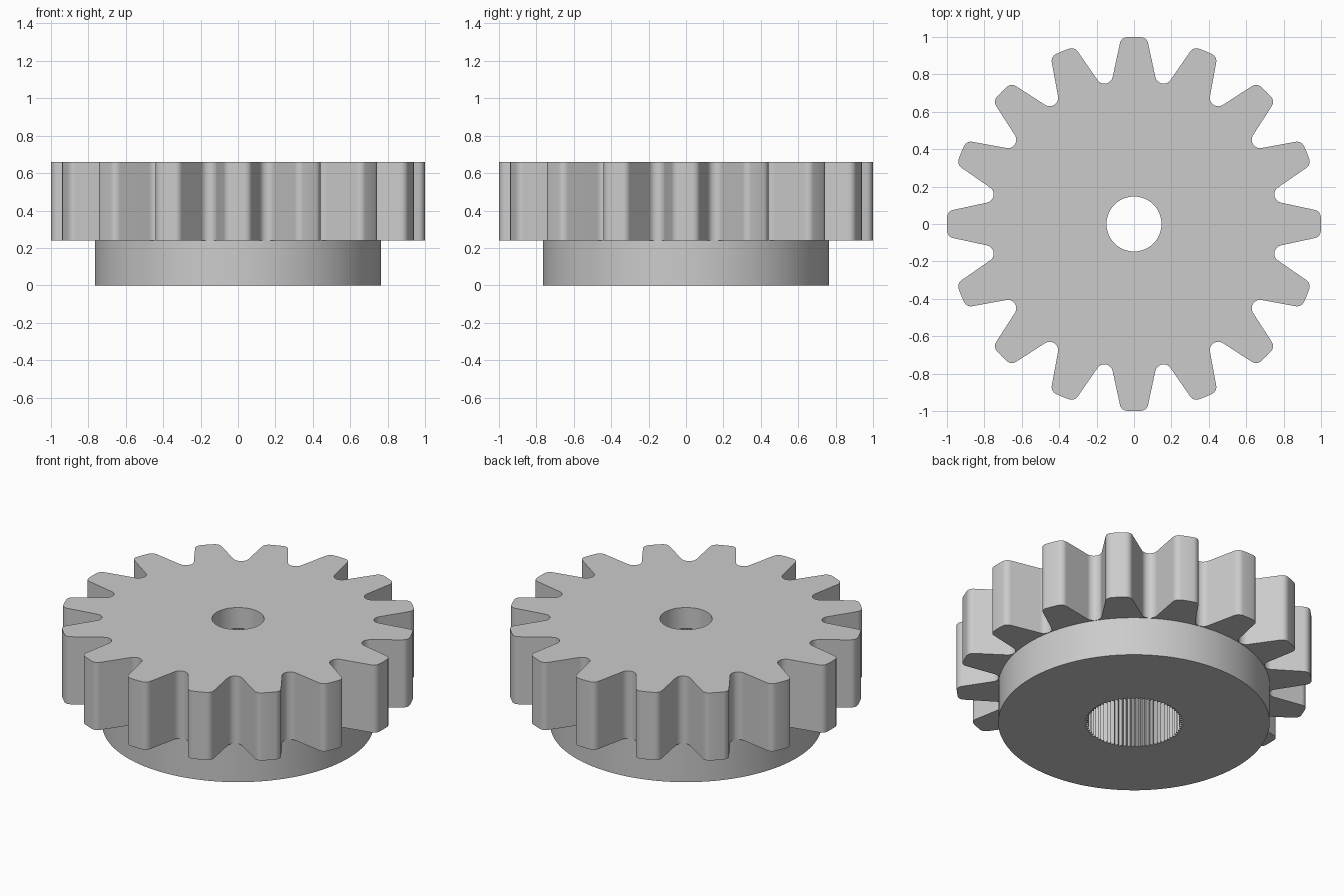
import bpy
import bmesh
from math import sin, cos, pi, radians

cube = bpy.data.objects.get("Cube")
if cube:
    bpy.data.objects.remove(cube, do_unlink=True)

TEETH, SPLINES = 16, 72
TOP, STEP, CEILING = 0.66, 0.24, 0.53
HUB_R, BORE_R, SOCKET_R = 0.764, 0.147, 0.27

grey = bpy.data.materials.new("plain grey")
grey.use_nodes = True
grey.diffuse_color = (0.6, 0.6, 0.6, 1)
grey.node_tree.nodes["Principled BSDF"].inputs["Base Color"].default_value = (0.6, 0.6, 0.6, 1)


def arc(cx, cy, r, start, end, n):
    angles = [radians(start + (end - start) * i / n) for i in range(n + 1)]
    return [(cx + r * cos(a), cy + r * sin(a)) for a in angles]


def circle(r, n):
    return arc(0, 0, r, 0, 360 - 360 / n, n - 1)


def tooth_outline():
    """Rounded tip, straight flank and round root, repeated about the axis."""
    half_pitch = pi / TEETH
    flank = 12
    tip = arc(0.036, 0.959, 0.04, 90, flank, 6)
    root = arc(0.811 * sin(half_pitch), 0.811 * cos(half_pitch), 0.045,
               180 + flank, 270 - 180 / TEETH, 6)
    right = tip + root
    left = [(-x, y) for x, y in right[:-1]]
    tooth = right[::-1] + [(0, 1.0)] + left      # counter-clockwise
    points = []
    for i in range(TEETH):
        a = 2 * half_pitch * i
        points += [(x * cos(a) - y * sin(a), x * sin(a) + y * cos(a)) for x, y in tooth]
    return points


def spline_outline():
    """Fine zigzag of the socket."""
    points = []
    for i in range(2 * SPLINES):
        r = SOCKET_R + (0.009 if i % 2 else -0.009)
        a = pi * i / SPLINES
        points.append((r * cos(a), r * sin(a)))
    return points


def ring(bm, points, z):
    verts = [bm.verts.new((x, y, z)) for x, y in points]
    for a, b in zip(verts, verts[1:] + verts[:1]):
        bm.edges.new((a, b))
    return verts


def wall(bm, low, high, inward=False):
    n = len(low)
    for i in range(n):
        j = (i + 1) % n
        quad = [low[i], low[j], high[j], high[i]]
        bm.faces.new(quad[::-1] if inward else quad)


def cap(bm, outer, inner, up):
    """Flat face between two rings."""
    edges = []
    for verts in (outer, inner):
        edges += [bm.edges.get((a, b)) for a, b in zip(verts, verts[1:] + verts[:1])]
    made = bmesh.ops.triangle_fill(bm, use_beauty=True, use_dissolve=False,
                                   edges=edges, normal=(0, 0, 1 if up else -1))
    for face in made["geom"]:
        if isinstance(face, bmesh.types.BMFace):
            face.normal_update()
            if (face.normal.z > 0) != up:
                face.normal_flip()


def finish(bm, name):
    mesh = bpy.data.meshes.new(name)
    bm.to_mesh(mesh)
    bm.free()
    mesh.materials.append(grey)
    obj = bpy.data.objects.new(name, mesh)
    bpy.context.collection.objects.link(obj)
    bpy.ops.object.select_all(action="DESELECT")
    obj.select_set(True)
    bpy.context.view_layer.objects.active = obj
    bpy.ops.object.shade_smooth_by_angle(angle=radians(25))


# Toothed wheel with a narrow bore opening into the wider socket
bm = bmesh.new()
teeth = tooth_outline()
teeth_low, teeth_high = ring(bm, teeth, STEP), ring(bm, teeth, TOP)
bore_low, bore_high = [ring(bm, circle(BORE_R, 64), z) for z in (CEILING, TOP)]
hub_edge = ring(bm, circle(HUB_R, 128), STEP)
socket_edge = ring(bm, spline_outline(), CEILING)
wall(bm, teeth_low, teeth_high)
wall(bm, bore_low, bore_high, inward=True)
cap(bm, teeth_high, bore_high, True)
cap(bm, teeth_low, hub_edge, False)
cap(bm, socket_edge, bore_low, False)
finish(bm, "toothed_wheel")

# Round hub with the splined socket
bm = bmesh.new()
hub_low, hub_high = [ring(bm, circle(HUB_R, 128), z) for z in (0, STEP)]
socket_low, socket_high = [ring(bm, spline_outline(), z) for z in (0, CEILING)]
wall(bm, hub_low, hub_high)
wall(bm, socket_low, socket_high, inward=True)
cap(bm, hub_low, socket_low, False)
finish(bm, "splined_hub")
